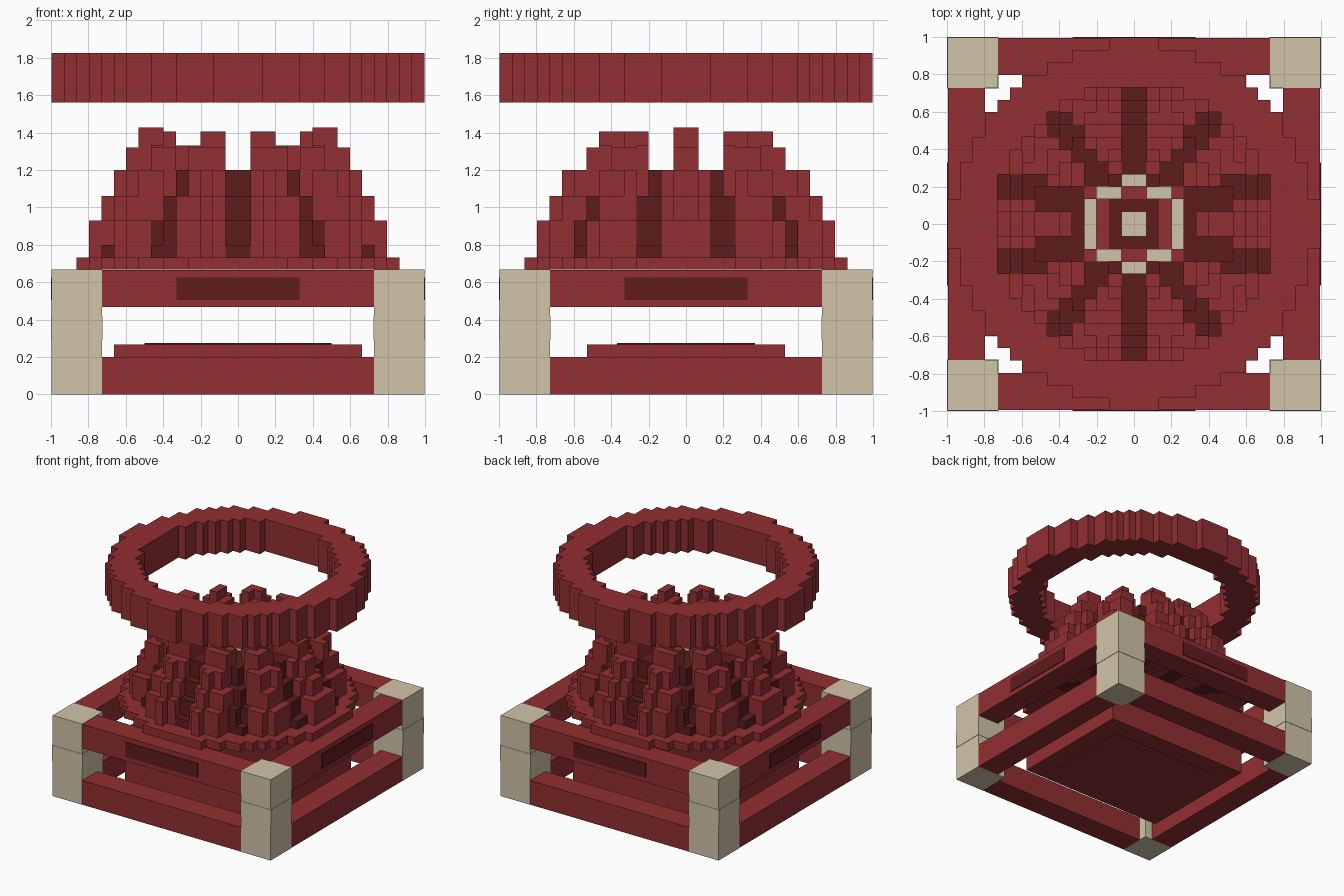
import bpy, bmesh, math

if "Cube" in bpy.data.objects:
    bpy.data.objects.remove(bpy.data.objects["Cube"])

U = 0.0664  # size of one grid block


def material(name, rgb):
    m = bpy.data.materials.new(name)
    m.diffuse_color = (*rgb, 1)
    m.use_nodes = True
    m.node_tree.nodes["Principled BSDF"].inputs["Base Color"].default_value = m.diffuse_color
    return m


RED, DARK, CREAM = 0, 1, 2
MATS = [material("brick red", (0.288, 0.029, 0.032)),
        material("dark maroon", (0.114, 0.0105, 0.0115)),
        material("cream stone", (0.64, 0.555, 0.395))]


def finish(name, bm, mats):
    me = bpy.data.meshes.new(name)
    bm.to_mesh(me)
    bm.free()
    for m in mats:
        me.materials.append(m)
    ob = bpy.data.objects.new(name, me)
    bpy.context.collection.objects.link(ob)
    return ob


def box(name, lo, hi, mat):
    bm = bmesh.new()
    bmesh.ops.create_cube(bm, size=1)
    for v in bm.verts:
        v.co = [(a + b) / 2 + c * (b - a) for a, b, c in zip(lo, hi, v.co)]
    return finish(name, bm, [MATS[mat]])


def columns(name, rule, z0):
    """Square block columns; rule(x, y) gives (top, colour) or None."""
    bm = bmesh.new()
    cells = {}
    for i in range(-15, 15):
        for j in range(-15, 15):
            c = rule(i + 0.5, j + 0.5)
            if c:
                cells[i, j] = c

    def quad(pts, mat):
        f = bm.faces.new([bm.verts.new((x * U, y * U, z)) for x, y, z in pts])
        f.material_index = mat

    for (i, j), (top, mat) in cells.items():
        ring = [(i, j), (i + 1, j), (i + 1, j + 1), (i, j + 1)]
        quad([(x, y, top) for x, y in ring], mat)
        quad([(x, y, z0) for x, y in reversed(ring)], mat)
        for k, (di, dj) in enumerate([(0, -1), (1, 0), (0, 1), (-1, 0)]):
            low = cells.get((i + di, j + dj), (z0, 0))[0]
            if low < top - 1e-4:
                a, b = ring[k], ring[(k + 1) % 4]
                quad([(*a, low), (*b, low), (*b, top), (*a, top)], mat)
    bmesh.ops.remove_doubles(bm, verts=bm.verts, dist=1e-5)
    return finish(name, bm, MATS)


def step(r, table, default):
    for limit, z in table:
        if r < limit:
            return z
    return default


# Floating ring
def ring_rule(x, y):
    q = x * x + y * y
    tip = max(abs(x), abs(y)) > 14 and min(abs(x), abs(y)) < 2
    return (1.825, RED) if q > 125 and (q < 210 or tip) else None


columns("floating_ring", ring_rule, 1.56)


# Petalled mound: ten ribs parted by ten dark channels, with a cream heart
PETAL = [(4.9, 1.2), (5.4, 1.24), (6, 1.33), (7.6, 1.405), (8.7, 1.32),
         (10, 1.2), (11, 1.06), (12, 0.93)]
CHANNEL = [(8, 1.2), (9.4, 1.06), (10.5, 0.93), (11.3, 0.8)]
HEART = [(0.5, 3.5), (1.5, 2.5), (2.5, 2.5), (3.5, 0.5), (3.5, 1.5)]


def mound_rule(x, y):
    r = math.hypot(x, y)
    if r > 13:
        return None
    ax, ay = abs(x), abs(y)
    if r < 3.85:
        if r < 1 or (ax, ay) in HEART:
            return 1.13, CREAM
        return 1.065, RED if max(ax, ay) == 2.5 else DARK
    pitch = math.radians(36)
    off = math.atan2(y, x) % pitch - pitch / 2   # angle from nearest channel
    width = 1.02 if ax > ay else 0.98
    if abs(r * math.sin(off)) < width and r < 11.3:
        return step(r, CHANNEL, 0.733), DARK
    # rib flanks fall away from the rib centre line
    side = r * math.sin(pitch / 2 - abs(off))
    if r < 8:
        z = step(r, PETAL, 0.733)
        if z > 1.4:
            z = 1.33 if side > 0.9 else 1.428 if ay < 1 else z
        return z, RED
    return step(r + max(0, side - 1.0) * 0.8, PETAL, 0.733), RED


columns("petal_mound", mound_rule, 0.667)

# Square frame: posts, beams and panels
IN, OUT = 0.727, 0.996
for sx in (-1, 1):
    for sy in (-1, 1):
        for label, e, z0, z1 in (("foot", 0, 0, 0.29), ("band", 0.003, 0.29, 0.42),
                                 ("cap", 0, 0.42, 0.667)):
            xs = sorted((sx * (IN - e), sx * (OUT + e)))
            ys = sorted((sy * (IN - e), sy * (OUT + e)))
            box("post_" + label, (xs[0], ys[0], z0), (xs[1], ys[1], z1), CREAM)

for s in (-1, 1):
    a, b = sorted((s * 0.797, s * 0.994))
    p, q = sorted((s * 0.99, s * 1.0))
    for label, z0, z1 in (("lower", 0.0, 0.2), ("upper", 0.467, 0.664)):
        box(label + "_beam", (-IN, a, z0), (IN, b, z1), RED)
        box(label + "_beam", (a, -IN, z0), (b, IN, z1), RED)
    box("beam_panel", (-0.33, p, 0.505), (0.33, q, 0.625), DARK)
    box("beam_panel", (p, -0.33, 0.505), (q, 0.33, 0.625), DARK)

# Slab inside the frame, with a dark plate on top and a red one below
box("inner_slab", (-0.664, -0.53, 0.004), (0.664, 0.53, 0.267), RED)
box("slab_top_plate", (-0.5, -0.37, 0.267), (0.5, 0.37, 0.276), DARK)
box("slab_bottom_plate", (-0.5, -0.37, 0.0), (0.5, 0.37, 0.004), RED)
